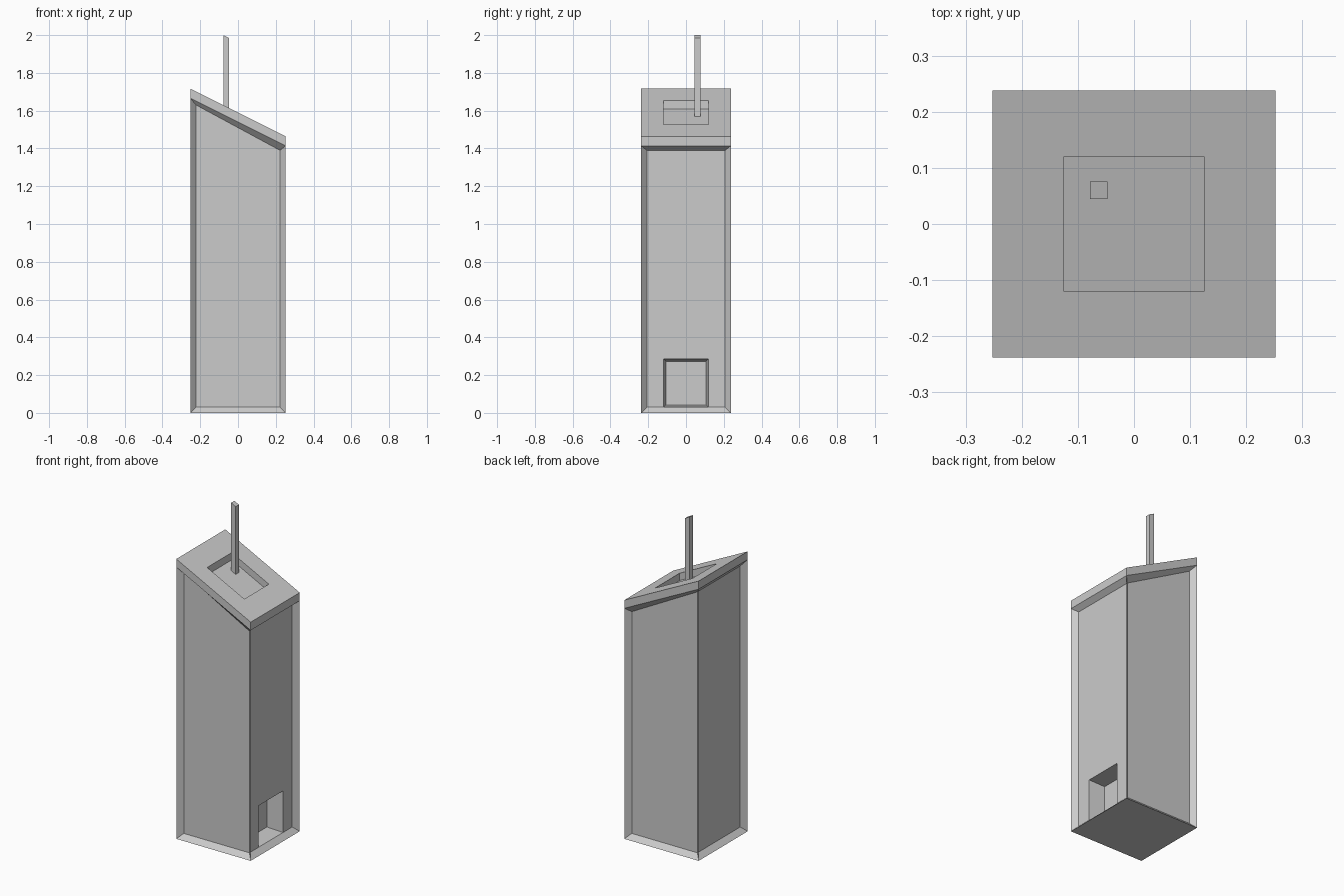
import bpy, bmesh

if "Cube" in bpy.data.objects:
    bpy.data.objects.remove(bpy.data.objects["Cube"])

W, D, INSET = 0.2525, 0.2375, 0.03      # half width, half depth, panel recess


def roof(x):
    return 1.59 - 0.5 * x


def ring(x0, x1, y0, y1, height):
    """Rectangle of points, counter-clockwise from above; height is z as a function of x."""
    return [(x, y, height(x)) for x, y in ((x0, y0), (x1, y0), (x1, y1), (x0, y1))]


def bridge(a, b, skip=()):
    return [[a[i], a[(i + 1) % 4], b[(i + 1) % 4], b[i]] for i in range(4) if i not in skip]


def make(name, faces, recalc=True):
    bm = bmesh.new()
    for f in faces:
        bm.faces.new([bm.verts.new(p) for p in f])
    bmesh.ops.remove_doubles(bm, verts=bm.verts, dist=1e-5)
    if recalc:
        bmesh.ops.recalc_face_normals(bm, faces=bm.faces)
    mesh = bpy.data.meshes.new(name)
    bm.to_mesh(mesh)
    bm.free()
    ob = bpy.data.objects.new(name, mesh)
    bpy.context.collection.objects.link(ob)
    return ob


# Stacked outlines: base, recessed walls, roof slab, roof well
w, d = W - INSET, D - INSET
base = ring(-W, W, -D, D, lambda x: 0)
wall_low = ring(-w, w, -d, d, lambda x: INSET)
wall_high = ring(-w, w, -d, d, lambda x: 1.51 - 0.54 * x)
eave = ring(-W, W, -D, D, lambda x: roof(x) - 0.05)
top = ring(-W, W, -D, D, roof)
well = ring(-0.126, 0.126, -0.119, 0.119, roof)
well_floor = ring(-0.126, 0.126, -0.119, 0.119, lambda x: roof(x) - 0.045)

# Doorway pocket in the right wall, tapering slightly inward
door = [(w, -0.118, INSET), (w, 0.118, INSET), (w, 0.118, 0.285), (w, -0.118, 0.285)]
door_back = [(w - 0.1, y, z) for y, z in
             ((-0.106, 0.042), (0.106, 0.042), (0.106, 0.273), (-0.106, 0.273))]

faces = [base, well_floor, door_back]
faces += bridge(base, wall_low, skip=(1,))
faces += bridge(wall_low, wall_high, skip=(1,))
faces += bridge(wall_high, eave) + bridge(eave, top)
faces += bridge(top, well) + bridge(well, well_floor)
faces += bridge(door, door_back)
# Right sill and right wall share the doorway edge points
faces.append([base[1], base[2], wall_low[2], door[1], door[0], wall_low[1]])
faces.append([wall_low[1], door[0], door[3], door[2], door[1],
              wall_low[2], wall_high[2], wall_high[1]])
make("tower_body", faces)

# Thin diagonal fins at the four corners frame the recessed walls
fins = [[base[i], wall_low[i], wall_high[i], eave[i]] for i in range(4)]
fins[2].reverse()
fins[3].reverse()
make("corner_fins", fins, recalc=False)

# Rooftop mast, standing on the well floor with a sloped tip
mast = (-0.078, -0.047, 0.045, 0.076)
foot = ring(*mast, lambda x: roof(x) - 0.045)
tip = ring(*mast, lambda x: 2.0 - 0.5 * (x + 0.078))
make("roof_mast", [foot, tip] + bridge(foot, tip))
